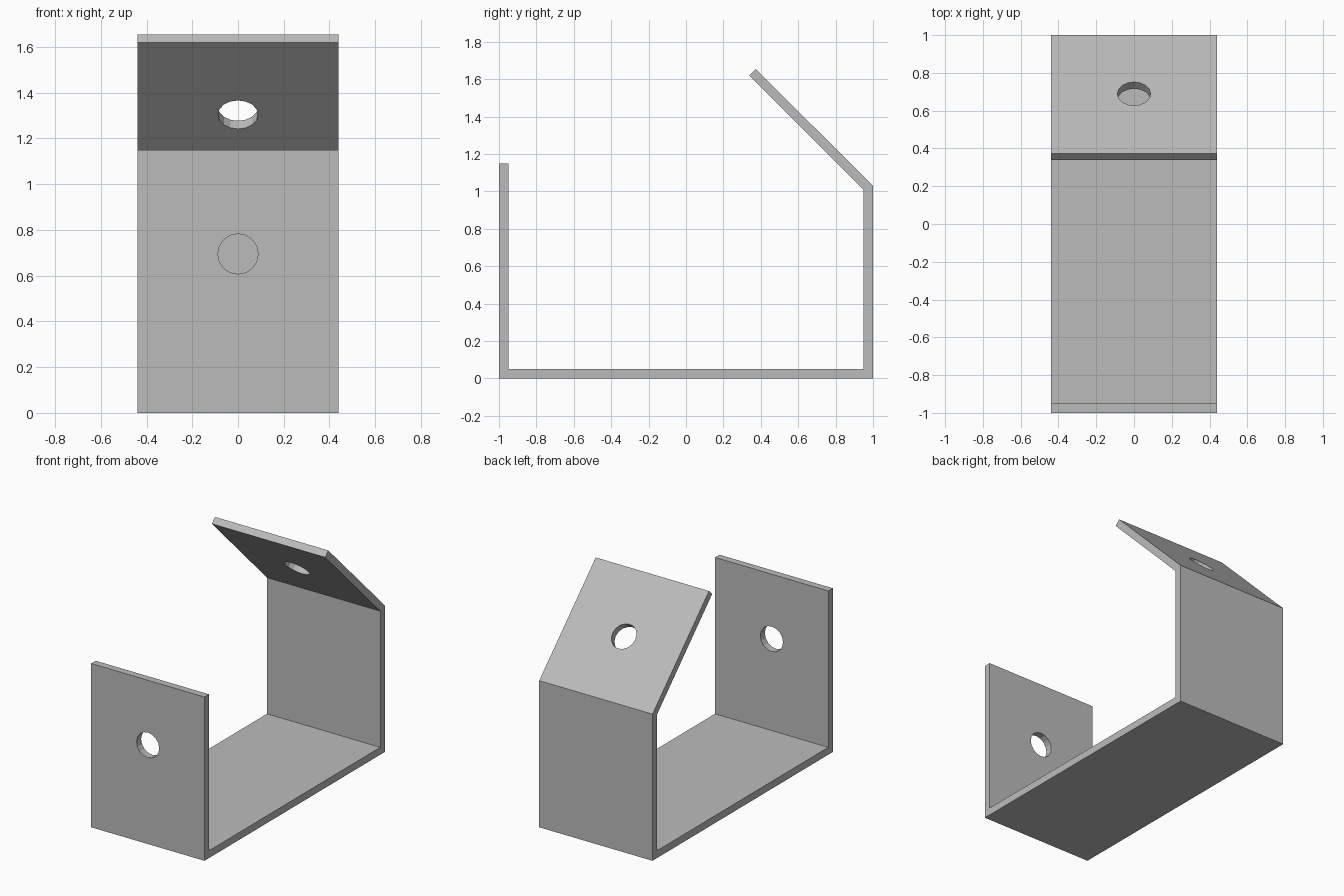
import bpy, bmesh
from math import radians
from mathutils import Vector

cube = bpy.data.objects.get("Cube")
if cube:
    bpy.data.objects.remove(cube, do_unlink=True)

HALF_WIDTH = 0.44
HOLE_RADIUS = 0.088

# One grey metal
metal = bpy.data.materials.new("grey metal")
metal.use_nodes = True
grey = (0.5, 0.5, 0.5, 1)
metal.diffuse_color = grey
metal.node_tree.nodes["Principled BSDF"].inputs["Base Color"].default_value = grey

# Bent strip: side profile (y, z) extruded across the width
profile = [(-1, 1.15), (-1, 0), (1, 0), (1, 1.03), (0.373, 1.655), (0.338, 1.62),
           (0.95, 1.008), (0.95, 0.052), (-0.95, 0.052), (-0.95, 1.15)]
bm = bmesh.new()
side = bm.faces.new([bm.verts.new((-HALF_WIDTH, y, z)) for y, z in profile])
swept = bmesh.ops.extrude_face_region(bm, geom=[side])["geom"]
bmesh.ops.translate(bm, vec=(2 * HALF_WIDTH, 0, 0),
                    verts=[v for v in swept if isinstance(v, bmesh.types.BMVert)])
bmesh.ops.recalc_face_normals(bm, faces=bm.faces)
mesh = bpy.data.meshes.new("bent_bracket")
bm.to_mesh(mesh)
bm.free()
mesh.materials.append(metal)
bracket = bpy.data.objects.new("bent_bracket", mesh)
bpy.context.collection.objects.link(bracket)


def drill(name, center, tilt):
    """Cut a round hole through the strip, along the tilted z axis."""
    bpy.ops.mesh.primitive_cylinder_add(vertices=16, radius=HOLE_RADIUS, depth=0.3,
                                        location=center, rotation=(tilt, 0, 0))
    cutter = bpy.context.object
    cutter.name = name
    cutter.hide_render = True
    cutter.data.materials.append(metal)
    cut = bracket.modifiers.new(name, "BOOLEAN")
    cut.operation = "DIFFERENCE"
    cut.solver = "EXACT"
    cut.object = cutter
    bpy.context.view_layer.objects.active = bracket
    bpy.ops.object.modifier_apply(modifier=name)
    bpy.data.objects.remove(cutter, do_unlink=True)


# Holes in the front wall and the slanted flap
drill("front_hole", Vector((0, -0.975, 0.695)), radians(90))
drill("flap_hole", Vector((0, 0.672, 1.322)), radians(-45))
